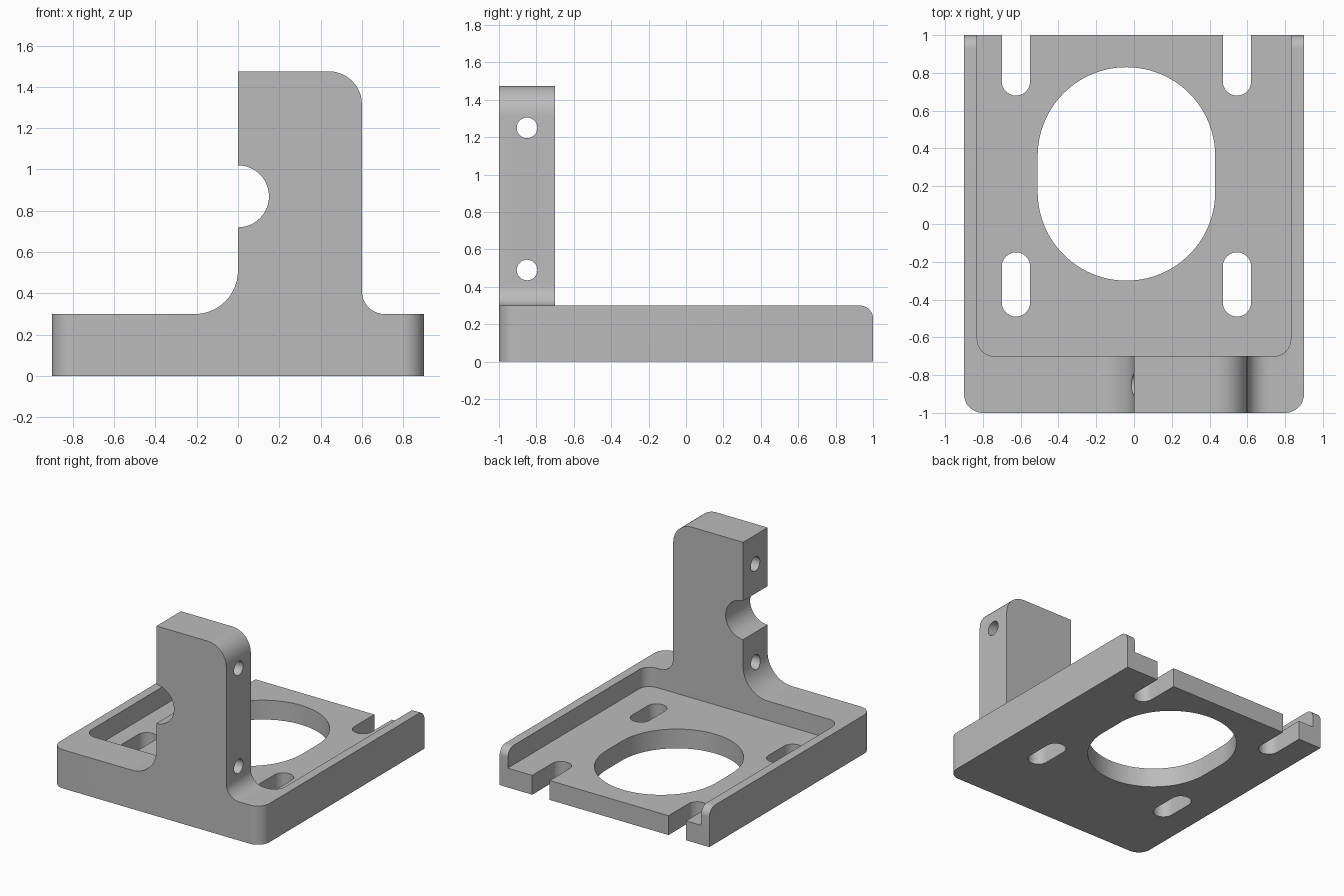
import bpy
import bmesh
from math import radians, tan, pi
from mathutils import Vector

if "Cube" in bpy.data.objects:
    bpy.data.objects.remove(bpy.data.objects["Cube"])

grey = bpy.data.materials.new("plain grey")
grey.use_nodes = True
grey.diffuse_color = (0.5, 0.5, 0.5, 1)
grey.node_tree.nodes["Principled BSDF"].inputs["Base Color"].default_value = (0.5, 0.5, 0.5, 1)


def rounded(corners, steps=12):
    """Closed outline from (u, v, radius) corners, each rounded by an arc."""
    outline = []
    for i, (u, v, r) in enumerate(corners):
        p = Vector((u, v))
        if r == 0:
            outline.append(p)
            continue
        a = (Vector(corners[i - 1][:2]) - p).normalized()
        b = (Vector(corners[(i + 1) % len(corners)][:2]) - p).normalized()
        half = a.angle(b) / 2
        centre = p + (a + b).normalized() * r / abs(tan(half)) * (1 + tan(half) ** 2) ** 0.5
        start = p + a * r / tan(half) - centre
        end = p + b * r / tan(half) - centre
        sweep = start.angle_signed(end)
        for k in range(steps + 1):
            turn = -sweep * k / steps
            outline.append(centre + Vector((start.x, start.y)) @ rotation(turn))
    return outline


def rotation(angle):
    from mathutils import Matrix
    return Matrix.Rotation(angle, 2).transposed()


def prism(name, outline, axis, low, high):
    """Extrude an outline along x (outline in y, z), y (x, z) or z (x, y)."""
    place = {"x": lambda u, v, w: (w, u, v),
             "y": lambda u, v, w: (u, w, v),
             "z": lambda u, v, w: (u, v, w)}[axis]
    bm = bmesh.new()
    face = bm.faces.new([bm.verts.new(place(p[0], p[1], low)) for p in outline])
    moved = bmesh.ops.extrude_face_region(bm, geom=[face])["geom"]
    bmesh.ops.translate(bm, vec=place(0, 0, high - low),
                        verts=[g for g in moved if isinstance(g, bmesh.types.BMVert)])
    bmesh.ops.remove_doubles(bm, verts=bm.verts, dist=1e-5)
    bmesh.ops.recalc_face_normals(bm, faces=bm.faces)
    mesh = bpy.data.meshes.new(name)
    bm.to_mesh(mesh)
    bm.free()
    mesh.materials.append(grey)
    obj = bpy.data.objects.new(name, mesh)
    bpy.context.collection.objects.link(obj)
    return obj


def combine(target, other, operation):
    """Apply a boolean and remove the helper."""
    bpy.context.view_layer.objects.active = target
    mod = target.modifiers.new("boolean", "BOOLEAN")
    mod.operation, mod.object, mod.solver = operation, other, "EXACT"
    bpy.ops.object.modifier_apply(modifier=mod.name)
    bpy.data.objects.remove(other)


def slot(cx, low, high, r, steps=12):
    """Outline of a slot along y with round ends."""
    return rounded([(cx - r, low, r), (cx + r, low, r),
                    (cx + r, high, r), (cx - r, high, r)], steps)


# Base tray: side profile trimmed to the plan, then hollowed
bracket = prism("mounting_bracket",
                rounded([(-1, 0, 0), (1, 0, 0), (1, 0.3, 0.07), (-1, 0.3, 0)]), "x", -0.9, 0.9)
plan = rounded([(-0.9, -1, 0.1), (0.9, -1, 0.1), (0.9, 1.2, 0), (-0.9, 1.2, 0)])
combine(bracket, prism("plan", plan, "z", -0.2, 0.6), "INTERSECT")
pocket = rounded([(-0.83, -0.7, 0.09), (0.83, -0.7, 0.09), (0.83, 1.2, 0), (-0.83, 1.2, 0)])
combine(bracket, prism("pocket", pocket, "z", 0.15, 0.6), "DIFFERENCE")

# Floor openings: large central hole, closed front slots, open back slots
combine(bracket, prism("centre_hole", slot(-0.04, -0.3, 0.83, 0.47, 24), "z", -0.2, 0.6), "DIFFERENCE")
for cx in (-0.625, 0.545):
    for low, high in ((-0.49, -0.15), (0.68, 1.3)):
        combine(bracket, prism("slot", slot(cx, low, high, 0.075), "z", -0.2, 0.6), "DIFFERENCE")

# Upright with rounded top corner and filleted foot
upright = prism("upright", rounded([
    (-0.3, 0.2, 0), (0.75, 0.2, 0), (0.75, 0.3, 0), (0.6, 0.3, 0.11),
    (0.6, 1.475, 0.16), (0, 1.475, 0), (0, 0.3, 0.21), (-0.3, 0.3, 0)]), "y", -1, -0.7)


def disc(cu, cv, r):
    return slot(cu, cv - r, cv + r, r)


# Half-round notch and two cross holes
combine(upright, prism("notch", disc(0, 0.87, 0.15), "y", -1.2, -0.5), "DIFFERENCE")
for z in (0.49, 1.25):
    combine(upright, prism("cross_hole", disc(-0.85, z, 0.055), "x", -0.5, 1), "DIFFERENCE")
combine(bracket, upright, "UNION")

# Smooth the curved walls, keep the edges sharp
bpy.ops.object.select_all(action="DESELECT")
bracket.select_set(True)
bpy.context.view_layer.objects.active = bracket
bpy.ops.object.shade_smooth_by_angle(angle=radians(30))
